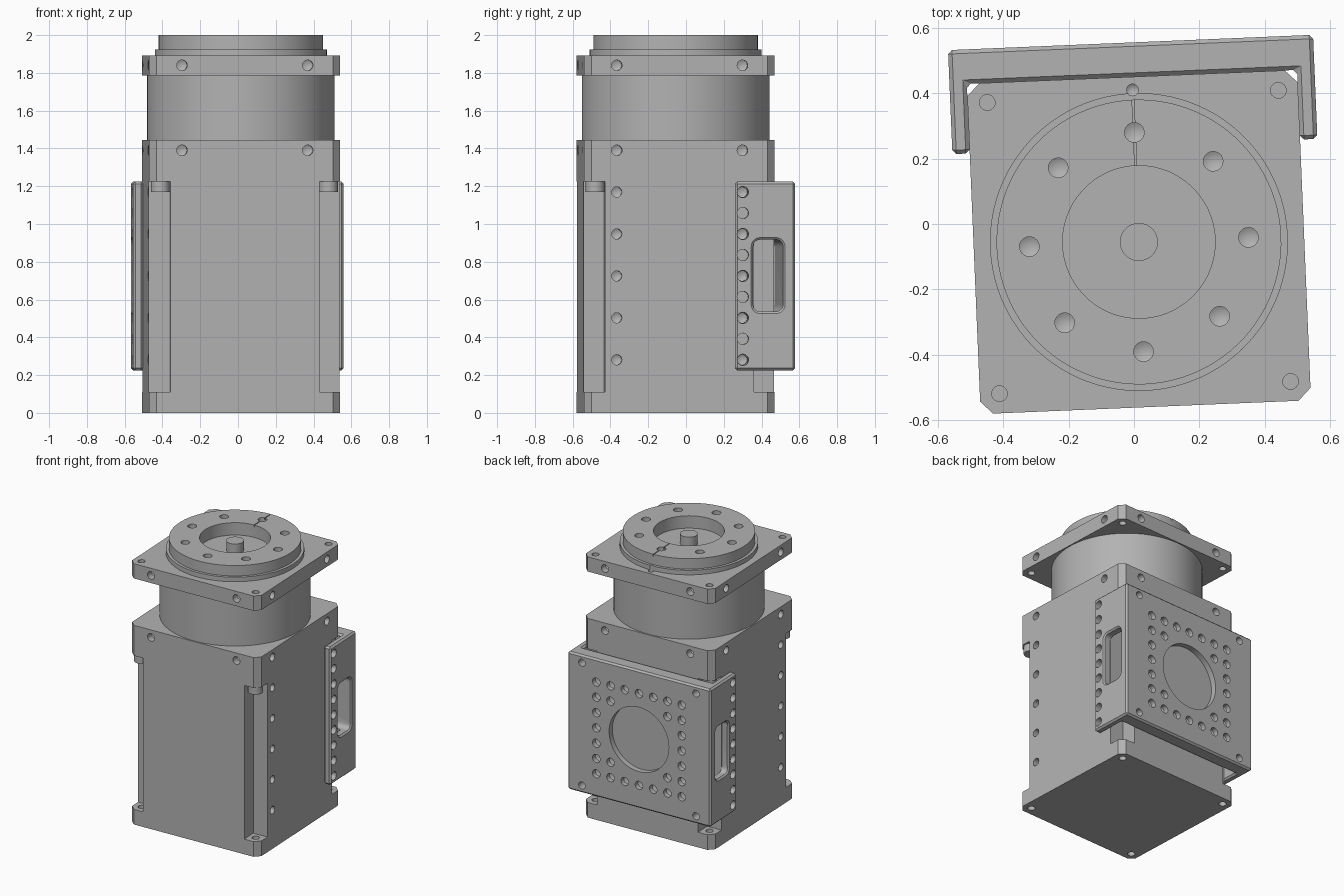
import bpy, bmesh, math
from mathutils import Vector, Matrix

if "Cube" in bpy.data.objects:
    bpy.data.objects.remove(bpy.data.objects["Cube"], do_unlink=True)

grey = bpy.data.materials.new("machined grey")
grey.use_nodes = True
GREY = (0.45, 0.45, 0.45, 1)
grey.diffuse_color = GREY
grey.node_tree.nodes["Principled BSDF"].inputs["Base Color"].default_value = GREY

# The whole unit is turned slightly about its shaft
PLACE = Matrix.Translation((0.015, -0.055, 0)) @ Matrix.Rotation(math.radians(2.4), 4, 'Z')

HALF = 0.505       # half width of the square body
CORNER = 0.445     # corner screw offset
SIDE = 0.333       # side hole offset
PITCH = 0.111      # hole grid spacing
MID = 0.725        # bracket centre height
SIDES = [Vector((1, 0, 0)), Vector((-1, 0, 0)), Vector((0, 1, 0)), Vector((0, -1, 0))]
CORNERS = [(sx, sy) for sx in (-1, 1) for sy in (-1, 1)]


def box(bm, lo, hi):
    lo, hi = Vector(lo), Vector(hi)
    m = Matrix.Translation((lo + hi) / 2) @ Matrix.Diagonal((*(hi - lo), 1))
    return bmesh.ops.create_cube(bm, size=1, matrix=m)["verts"]


def rounded_box(bm, lo, hi, radius, axis):
    """Box whose edges along one axis are rounded."""
    verts = box(bm, lo, hi)
    edges = {e for v in verts for e in v.link_edges
             if abs((e.verts[0].co - e.verts[1].co).normalized()[axis]) > 0.9}
    return bmesh.ops.bevel(bm, geom=list(edges), offset=radius, segments=5,
                           profile=0.5, affect='EDGES')["verts"]


def rod(bm, start, direction, radius, length, segs=20, tip=0):
    """Cylinder from start along direction, with an optional drill point."""
    d = Vector(direction).normalized()
    turn = Vector((0, 0, 1)).rotation_difference(d).to_matrix().to_4x4()
    m = Matrix.Translation(Vector(start) + d * length / 2) @ turn
    verts = bmesh.ops.create_cone(bm, cap_ends=True, segments=segs, radius1=radius,
                                  radius2=radius, depth=length, matrix=m)["verts"]
    if tip:
        bm.normal_update()
        end = [f for f in {f for v in verts for f in v.link_faces} if f.normal.dot(d) > 0.9]
        bmesh.ops.poke(bm, faces=end, offset=tip)


def drill(bm, mouth, direction, radius, depth, tip=0.015):
    d = Vector(direction)
    rod(bm, Vector(mouth) - d * 0.01, d, radius, depth + 0.01, tip=tip)


def prism(bm, outline, z0, z1):
    face = bm.faces.new([bm.verts.new((x, y, z0)) for x, y in outline])
    out = bmesh.ops.extrude_face_region(bm, geom=[face])
    top = [g for g in out["geom"] if isinstance(g, bmesh.types.BMVert)]
    bmesh.ops.translate(bm, verts=top, vec=(0, 0, z1 - z0))


def chamfered_block(bm, z0, z1, c=0.038):
    h, k = HALF, HALF - c
    prism(bm, [(h, -k), (h, k), (k, h), (-k, h), (-h, k), (-h, -k), (-k, -h), (k, -h)], z0, z1)


def to_object(bm, name):
    bmesh.ops.recalc_face_normals(bm, faces=bm.faces)
    mesh = bpy.data.meshes.new(name)
    bm.to_mesh(mesh)
    bm.free()
    obj = bpy.data.objects.new(name, mesh)
    bpy.context.collection.objects.link(obj)
    return obj


def finish(bm, name, cutter=None, bevel=0):
    obj = to_object(bm, name)
    obj.data.materials.append(grey)
    if bevel:
        mod = obj.modifiers.new("edge chamfer", 'BEVEL')
        mod.width, mod.segments, mod.limit_method = bevel, 1, 'ANGLE'
    tool = None
    if cutter:
        tool = to_object(cutter, name + "_cutter")
        tool.hide_render = True
        mod = obj.modifiers.new("cuts", 'BOOLEAN')
        mod.operation, mod.solver, mod.object = 'DIFFERENCE', 'EXACT', tool
        mod.use_self = True
    # Bake the modifiers, then drop the cutter
    graph = bpy.context.evaluated_depsgraph_get()
    baked = bpy.data.meshes.new_from_object(obj.evaluated_get(graph))
    obj.modifiers.clear()
    obj.data = baked
    if tool:
        bpy.data.objects.remove(tool, do_unlink=True)
    obj.matrix_world = PLACE
    bpy.ops.object.select_all(action='DESELECT')
    obj.select_set(True)
    bpy.context.view_layer.objects.active = obj
    bpy.ops.object.shade_smooth_by_angle(angle=math.radians(30))
    return obj


def edge_holes(cut, z):
    """Two drilled holes on each of the four sides."""
    for d in SIDES:
        across = Vector((-d.y, d.x, 0))
        for s in (-SIDE, SIDE):
            drill(cut, d * HALF + across * s + Vector((0, 0, z)), -d, 0.028, 0.05)


# Main body: square block with corner screw channels
bm, cut = bmesh.new(), bmesh.new()
chamfered_block(bm, 0, 1.445)
edge_holes(cut, 1.39)
for sx, sy in CORNERS:
    xs, ys = sorted((sx * 0.395, sx * 0.6)), sorted((sy * 0.395, sy * 0.6))
    box(cut, (xs[0], ys[0], 0.11), (xs[1], ys[1], 1.225))
    rod(cut, (sx * CORNER, sy * CORNER, -0.05), (0, 0, 1), 0.025, 0.2)
for sx in (-1, 1):
    for sy in (-1, 1):
        for i in range(-2, 3):
            drill(cut, (sx * HALF, sy * SIDE, MID + i * 2 * PITCH), (-sx, 0, 0), 0.027, 0.05)
finish(bm, "body", cut)

# Screw heads at the top of the corner channels
bm = bmesh.new()
for sx, sy in CORNERS:
    rod(bm, (sx * CORNER, sy * CORNER, 1.17), (0, 0, 1), 0.05, 0.06, segs=32)
finish(bm, "corner_screw_heads")

# Round neck
bm = bmesh.new()
rod(bm, (0, 0, 1.44), (0, 0, 1), 0.497, 0.35, segs=96)
finish(bm, "neck")

# Square top plate
bm, cut = bmesh.new(), bmesh.new()
chamfered_block(bm, 1.785, 1.892)
edge_holes(cut, 1.84)
for sx, sy in CORNERS:
    rod(cut, (sx * CORNER, sy * CORNER, 1.7), (0, 0, 1), 0.024, 0.3)
drill(cut, (0, 0.465, 1.892), (0, 0, -1), 0.018, 0.03)
finish(bm, "top_plate", cut)

# Output flange: turned profile with a bore, bolt circle and index groove
bm, cut = bmesh.new(), bmesh.new()
profile = [(0, 1.89), (0.455, 1.89), (0.455, 1.925), (0.435, 1.925),
           (0.435, 2.0), (0.233, 2.0), (0.233, 1.91), (0, 1.91)]
ring = [bm.verts.new((r, 0, z)) for r, z in profile]
lines = [bm.edges.new(pair) for pair in zip(ring, ring[1:])]
bmesh.ops.spin(bm, geom=ring + lines, cent=(0, 0, 0), axis=(0, 0, 1),
               angle=math.tau, steps=96, use_duplicate=False)
bmesh.ops.remove_doubles(bm, verts=bm.verts, dist=0.0005)
for i in range(8):
    a = i * math.tau / 8
    drill(cut, (0.335 * math.cos(a), 0.335 * math.sin(a), 2), (0, 0, -1), 0.03, 0.05)
drill(cut, (0, 0.465, 1.95), (0, 0, -1), 0.018, 0.1)
box(cut, (-0.003, 0.2, 1.985), (0.003, 0.47, 2.02))
finish(bm, "output_flange", cut)

# Shaft end inside the bore
bm = bmesh.new()
rod(bm, (0, 0, 1.9), (0, 0, 1), 0.058, 0.08, segs=40)
finish(bm, "shaft")

# Mounting bracket wrapped round the back
bm, cut = bmesh.new(), bmesh.new()
OUT, BACK, FRONT = 0.558, 0.61, 0.292
prism(bm, [(-OUT, FRONT), (-HALF, FRONT), (-HALF, HALF), (HALF, HALF), (HALF, FRONT),
           (OUT, FRONT), (OUT, BACK), (-OUT, BACK)], 0.225, 1.225)
# Side windows with a cable channel between them
rounded_box(cut, (-0.7, 0.388, 0.537), (0.7, 0.546, 0.917), 0.035, 0)
for sx in (-1, 1):
    xs = sorted((sx * (OUT - 0.011), sx * (OUT + 0.011)))
    verts = rounded_box(cut, (xs[0], 0.366, 0.515), (xs[1], 0.568, 0.939), 0.05, 0)
    for v in verts:
        if abs(v.co.x) < OUT:
            v.co.y = 0.467 + (v.co.y - 0.467) * 0.78
            v.co.z = 0.727 + (v.co.z - 0.727) * 0.895
    # Row of clearance holes down the ear
    for i in range(-4, 5):
        rod(cut, (sx * 0.48, SIDE, MID + i * PITCH), (sx, 0, 0), 0.03, 0.12)
# Round recess and square hole pattern on the back
rod(cut, (0, BACK - 0.04, MID), (0, 1, 0), 0.233, 0.1, segs=64)
for i in range(-3, 4):
    for j in range(-3, 4):
        if max(abs(i), abs(j)) == 3 or abs(i) == abs(j) == 2:
            drill(cut, (i * PITCH, BACK, MID + j * PITCH), (0, -1, 0), 0.03, 0.035)
for sx, sz in CORNERS:
    drill(cut, (sx * CORNER, BACK, MID + sz * CORNER), (0, -1, 0), 0.026, 0.06)
finish(bm, "mounting_bracket", cut, bevel=0.012)
